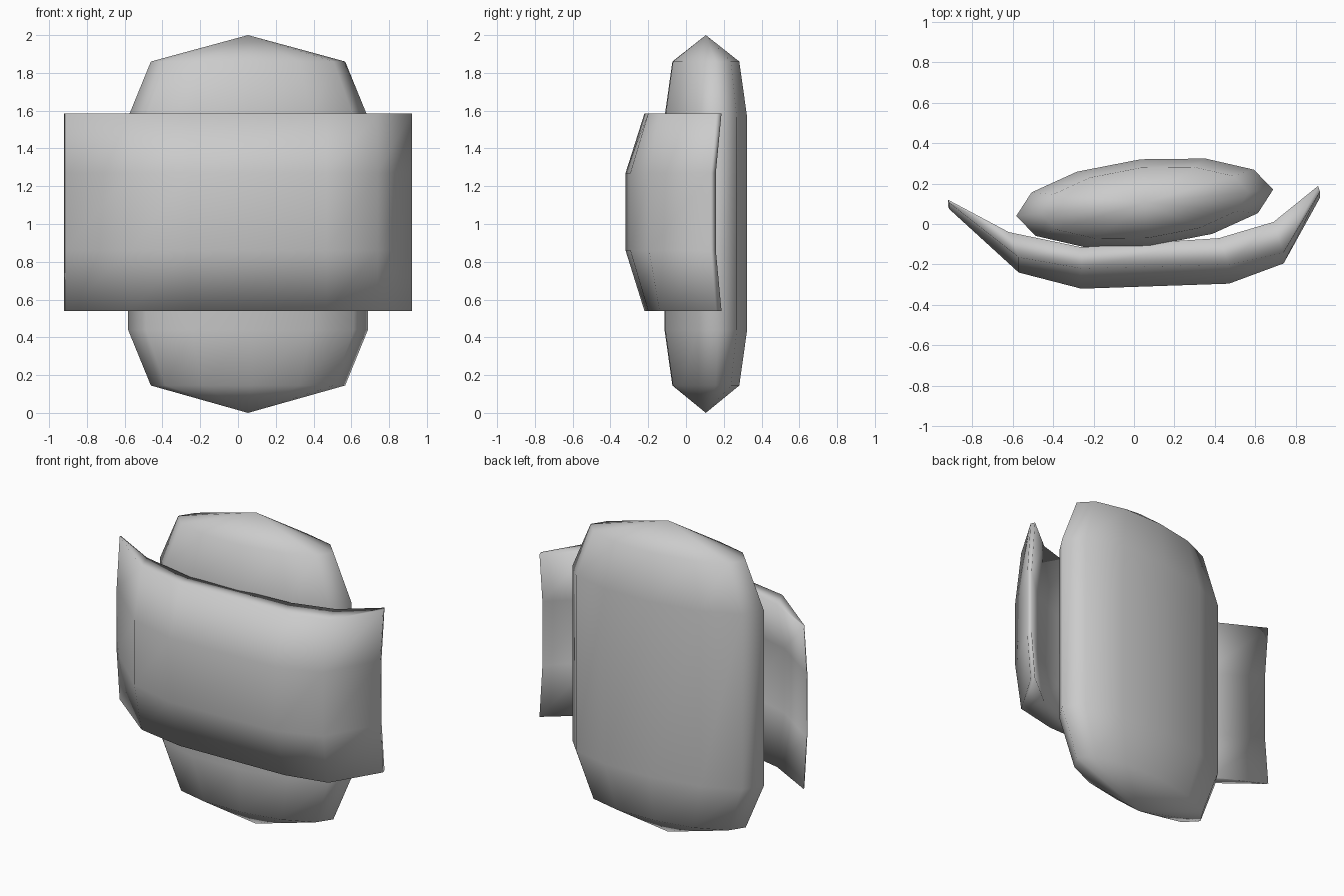
import bpy, bmesh, math

if "Cube" in bpy.data.objects:
    bpy.data.objects.remove(bpy.data.objects["Cube"])


def finish(bm, name):
    bmesh.ops.recalc_face_normals(bm, faces=bm.faces)
    mesh = bpy.data.meshes.new(name)
    bm.to_mesh(mesh)
    bm.free()
    mesh.shade_smooth()
    obj = bpy.data.objects.new(name, mesh)
    bpy.context.collection.objects.link(obj)
    return obj


def bridge(bm, a, b):
    n = len(a)
    for i in range(n):
        bm.faces.new((a[i], a[(i + 1) % n], b[(i + 1) % n], b[i]))


# Pod: skewed twelve-sided oval rings closed by a point at each end
bm = bmesh.new()
cx, cy = 0.053, 0.105
rings = []
for z, s in ((0.145, 0.81), (0.44, 1), (1.565, 1), (1.86, 0.81)):
    ring = []
    for k in range(12):
        c, d = math.cos(k * math.pi / 6), math.sin(k * math.pi / 6)
        ring.append(bm.verts.new((cx + s * (0.635 * c - 0.02 * d),
                                  cy + s * (0.065 * c + 0.215 * d), z)))
    rings.append(ring)
for a, b in zip(rings, rings[1:]):
    bridge(bm, a, b)
for ring, z in ((rings[0], 0.0), (rings[-1], 2.0)):
    tip = bm.verts.new((cx, cy, z))
    for i in range(12):
        bm.faces.new((ring[i], ring[(i + 1) % 12], tip))
finish(bm, "pod")

# Shield: front and back plan profiles (x, rim y, bulge), bowed forward at mid height
front = [(-0.915, 0.105, 0.03), (-0.57, -0.165, 0.075), (-0.26, -0.22, 0.1),
         (0.47, -0.2, 0.095), (0.74, -0.14, 0.055), (0.92, 0.16, 0.03)]
back = [(-0.92, 0.12, 0.03), (-0.62, -0.04, 0.075), (-0.26, -0.115, 0.1),
        (0.42, -0.07, 0.095), (0.69, 0.01, 0.055), (0.91, 0.188, 0.03)]
bm = bmesh.new()
loops = []
for z, bow in ((0.54, 0), (0.86, 1), (1.27, 1), (1.585, 0)):
    loops.append([bm.verts.new((x, y - bow * b, z)) for x, y, b in front + back[::-1]])
for a, b in zip(loops, loops[1:]):
    bridge(bm, a, b)
for loop in (loops[0], loops[-1]):
    for i in range(5):
        bm.faces.new((loop[i], loop[i + 1], loop[10 - i], loop[11 - i]))
finish(bm, "shield")
